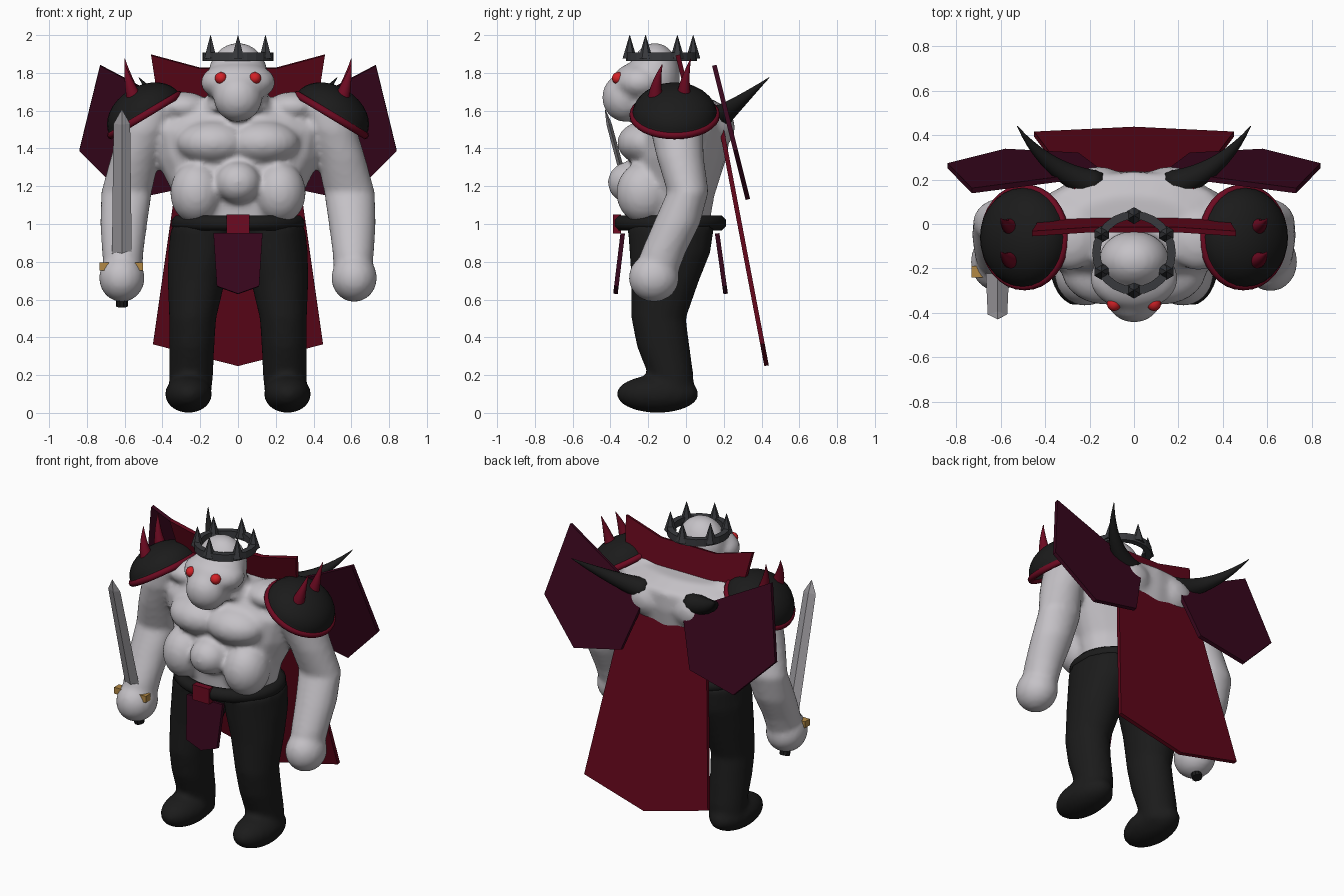
import bpy, bmesh, math
from mathutils import Vector, Matrix, Quaternion

cube = bpy.data.objects.get("Cube")
if cube:
    bpy.data.objects.remove(cube)


def material(name, r, g, b):
    m = bpy.data.materials.new(name)
    m.use_nodes = True
    m.diffuse_color = (r, g, b, 1)
    m.node_tree.nodes["Principled BSDF"].inputs["Base Color"].default_value = (r, g, b, 1)
    return m


SKIN = material("pale skin", .56, .54, .57)
BLACK = material("black cloth", .011, .011, .011)
RED = material("cape red", .115, .002, .010)
TRIM = material("trim red", .15, .003, .015)
MAROON = material("dark maroon", .04, .002, .012)
IRON = material("dark iron", .04, .042, .047)
STEEL = material("steel", .32, .31, .33)
GOLD = material("gold", .45, .25, .06)
EYE = material("eye red", .65, .015, .02)


def finish(bm, name, mat, smooth=True):
    bmesh.ops.recalc_face_normals(bm, faces=bm.faces)
    me = bpy.data.meshes.new(name)
    for f in bm.faces:
        f.smooth = smooth
    bm.to_mesh(me)
    bm.free()
    me.materials.append(mat)
    ob = bpy.data.objects.new(name, me)
    bpy.context.scene.collection.objects.link(ob)
    return ob


def mirror(ob):
    ob.modifiers.new("Mirror", "MIRROR")


def blend(ob):
    """Fuse overlapping volumes into one soft surface."""
    r = ob.modifiers.new("Fuse", "REMESH")
    r.mode = "VOXEL"
    r.voxel_size = .018
    r.use_smooth_shade = True
    s = ob.modifiers.new("Soften", "SMOOTH")
    s.factor, s.iterations = .5, 5


def loft(bm, rings, n=20):
    """Skin rings of (centre, rx, ry, rotation) with closed ends."""
    loops = []
    for c, rx, ry, q in rings:
        loops.append([bm.verts.new(Vector(c) + q @ Vector(
            (rx * math.cos(k * math.tau / n), ry * math.sin(k * math.tau / n), 0)))
            for k in range(n)])
    for a, b in zip(loops, loops[1:]):
        for k in range(n):
            bm.faces.new((a[k], a[k - 1], b[k - 1], b[k]))
    bm.faces.new(loops[0])
    bm.faces.new(loops[-1])


def column(bm, sections, side=1):
    """Loft level sections of (z, x, y, rx, ry)."""
    loft(bm, [((side * x, y, z), rx, ry, Quaternion()) for z, x, y, rx, ry in sections])


def ball(bm, c, r):
    bmesh.ops.create_uvsphere(bm, u_segments=20, v_segments=14, radius=1,
                              matrix=Matrix.Translation(c) @ Matrix.Diagonal((*r, 1)))


def box(name, c, size, mat):
    bm = bmesh.new()
    bmesh.ops.create_cube(bm, size=1, matrix=Matrix.Translation(c) @ Matrix.Diagonal((*size, 1)))
    finish(bm, name, mat, False)


def ring(name, matrix, rx, ry, minor, height, mat, n=32, m=8):
    """Oval band with an oval or square section."""
    bm = bmesh.new()
    vs = []
    for i in range(n):
        a = i * math.tau / n
        for j in range(m):
            b = (j + .5) * math.tau / m
            d = minor * math.cos(b)
            vs.append(bm.verts.new(matrix @ Vector(((rx + d) * math.cos(a), (ry + d) * math.sin(a),
                                                    height * math.sin(b)))))
    for i in range(n):
        for j in range(m):
            i2, j2 = (i + 1) % n, (j + 1) % m
            bm.faces.new((vs[i * m + j], vs[i2 * m + j], vs[i2 * m + j2], vs[i * m + j2]))
    return finish(bm, name, mat, m > 4)


def horn(name, p0, p1, p2, r, mat):
    """Tapered spike along a quadratic curve."""
    p0, p1, p2 = map(Vector, (p0, p1, p2))
    bm = bmesh.new()
    rings = []
    for i in range(11):
        t = i / 10
        p = p0 * (1 - t) ** 2 + p1 * 2 * t * (1 - t) + p2 * t * t
        tan = (p1 - p0) * (1 - t) + (p2 - p1) * t
        w = max(r * (1 - t) ** .85, .002)
        rings.append((p, w, w, tan.to_track_quat("Z", "Y")))
    loft(bm, rings, 12)
    mirror(finish(bm, name, mat))


def plate(name, outline, y0, z0, lean, mat, symmetric=True):
    """Leaning slab from an (x, z) outline; y grows by lean per unit down from z0."""
    if symmetric:
        outline = outline + [(-x, z) for x, z in reversed(outline) if x]
    bm = bmesh.new()
    bm.faces.new([bm.verts.new((x, y0 + lean * (z0 - z), z)) for x, z in outline])
    ob = finish(bm, name, mat, False)
    s = ob.modifiers.new("Thickness", "SOLIDIFY")
    s.thickness, s.offset = .024, 0
    return ob


# Bare body: torso, belly, head and arms fused together
bm = bmesh.new()
column(bm, [(.97, 0, -.08, .3, .2), (1.15, 0, -.07, .34, .22), (1.35, 0, -.04, .44, .255),
            (1.5, 0, -.02, .49, .26), (1.61, 0, .01, .42, .225), (1.665, 0, -.03, .3, .16)])
column(bm, [(1.6, 0, -.15, .18, .15), (1.8, 0, -.17, .13, .12)])
ball(bm, (0, -.3, 1.22), (.12, .115, .11))
ball(bm, (0, -.165, 1.78), (.16, .135, .18))
ball(bm, (0, -.245, 1.75), (.2, .145, .11))
ball(bm, (0, -.32, 1.67), (.13, .125, .13))
for s in (-1, 1):
    ball(bm, (s * .22, -.22, 1.165), (.14, .15, .165))
    ball(bm, (s * .13, -.2, 1.43), (.2, .165, .12))
    ball(bm, (s * .16, .1, 1.51), (.17, .16, .14))
    ball(bm, (s * .29, -.07, 1.62), (.14, .14, .08))
    column(bm, [(1.65, .42, -.05, .12, .14), (1.5, .49, -.05, .14, .14),
                (1.35, .545, -.03, .13, .125), (1.17, .59, .01, .135, .11),
                (1, .605, -.05, .125, .125), (.85, .61, -.12, .11, .12),
                (.72, .61, -.16, .1, .11)], s)
    ball(bm, (s * .615, -.17, .715), (.122, .135, .128))
blend(finish(bm, "body", SKIN))

# Trousers and boots
bm = bmesh.new()
for s in (-1, 1):
    column(bm, [(.06, .255, -.06, .11, .1), (.2, .248, -.08, .117, .12),
                (.35, .245, -.12, .12, .14), (.5, .24, -.145, .125, .145),
                (.7, .22, -.11, .153, .18), (.85, .195, -.085, .175, .215),
                (.99, .18, -.08, .175, .23)], s)
    ball(bm, (s * .262, -.15, .1), (.125, .22, .1))
blend(finish(bm, "trousers", BLACK))

# Belt, buckle and hanging cloths
ring("belt", Matrix.Translation((0, -.085, 1.005)), .315, .26, .04, .042, BLACK)
box("buckle", (0, -.366, 1), (.12, .042, .1), TRIM)
cloth = [(.13, .95), (.112, .67), (0, .63)]
plate("front_cloth", cloth, -.335, .95, -.12, MAROON)
plate("back_cloth", cloth, .165, .95, .14, MAROON)

# Cape, collar and back panels
plate("cape", [(.27, 1.62), (.45, .365), (0, .25)], .17, 1.6, .19, RED)
plate("collar", [(.2, 1.825), (.46, 1.895), (.43, 1.7), (.2, 1.6)], -.045, 1.9, .25, RED)
panel = [(.73, 1.84), (.84, 1.39), (.58, 1.13), (.25, 1.2), (.14, 1.53)]
mirror(plate("back_panel", panel, .15, 1.84, .25, MAROON, symmetric=False))

# Shoulder armour: tilted domes with rims and spikes
tilt = Matrix.Translation((.493, -.06, 1.577)) @ Matrix.Rotation(math.radians(31), 4, "Y")
bm = bmesh.new()
bmesh.ops.create_uvsphere(bm, u_segments=28, v_segments=16, radius=1)
bmesh.ops.bisect_plane(bm, geom=bm.verts[:] + bm.edges[:] + bm.faces[:], plane_co=(0, 0, 0),
                       plane_no=(0, 0, -1), clear_outer=True)
bmesh.ops.holes_fill(bm, edges=[e for e in bm.edges if e.is_boundary])
bmesh.ops.transform(bm, matrix=tilt @ Matrix.Diagonal((.215, .225, .155, 1)), verts=bm.verts)
mirror(finish(bm, "shoulder_dome", BLACK))
mirror(ring("shoulder_rim", tilt, .212, .222, .018, .02, TRIM))
for label, y, top in (("front", -.16, 1.845), ("rear", -.01, 1.875)):
    horn(label + "_shoulder_spike", (.54, y, 1.64), (.575, y - .01, 1.73),
         (.6, y + .035, top), .048, TRIM)

# Large curved horns on the back
horn("back_horn", (.16, .17, 1.56), (.39, .23, 1.6), (.525, .44, 1.775), .07, BLACK)

# Eyes
bm = bmesh.new()
for s in (-1, 1):
    ball(bm, (s * .09, -.358, 1.772), (.032, .034, .032))
finish(bm, "eyes", EYE)

# Spiked crown
ring("crown_band", Matrix.Translation((0, -.13, 1.885)), .17, .17, .026, .032, IRON, 24, 4)
bm = bmesh.new()
for k in range(6):
    a = math.radians(30 + 60 * k)
    spot = (.168 * math.cos(a), -.13 + .168 * math.sin(a), 1.938)
    bmesh.ops.create_cone(bm, cap_ends=True, segments=6, radius1=.038, radius2=.001, depth=.125,
                          matrix=Matrix.Translation(spot))
finish(bm, "crown_spikes", IRON, False)


# Sword in the right hand
def along(z):
    return (-.615, -.17 - (z - .65) * .27, z)


lean = Quaternion((1, 0, 0), .26)
bm = bmesh.new()
loft(bm, [(along(z), w, t, lean) for z, w, t in
          ((.72, .054, .017), (1.53, .044, .014), (1.605, .002, .002))], 4)
finish(bm, "blade", STEEL, False)
bm = bmesh.new()
loft(bm, [(along(z), .032, .032, lean) for z in (.565, .74)], 10)
finish(bm, "grip", BLACK, False)
box("guard", (-.618, -.215, .775), (.23, .05, .042), GOLD)
